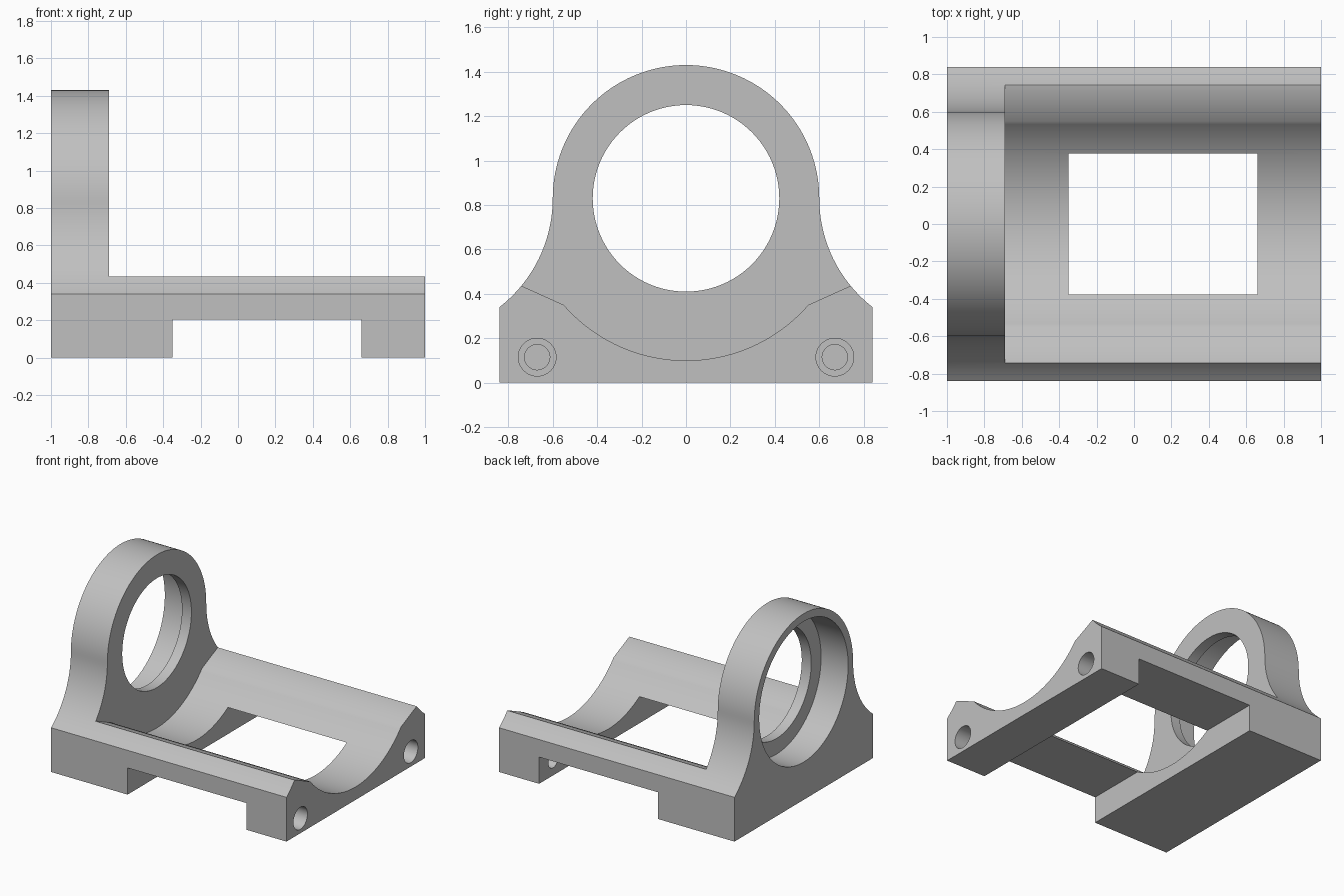
import bpy, bmesh, math

if "Cube" in bpy.data.objects:
    bpy.data.objects.remove(bpy.data.objects["Cube"], do_unlink=True)

grey = bpy.data.materials.new("plain_grey")
grey.use_nodes = True
colour = (0.53, 0.53, 0.53, 1)
grey.diffuse_color = colour
grey.node_tree.nodes["Principled BSDF"].inputs["Base Color"].default_value = colour

AXIS_Z = 0.83      # height of the ring axis
RING_R = 0.6
SIDE_Y, SIDE_Z = 0.84, 0.34
FLARE_R = 0.62     # concave flare below the ring
PLATE_X = -0.69    # inner face of the ring plate


def arc(cy, cz, r, start, end, n):
    """Points (y, z) along an arc, angles in radians."""
    steps = [start + (end - start) * i / n for i in range(n + 1)]
    return [(cy + r * math.cos(a), cz + r * math.sin(a)) for a in steps]


def extrude_x(name, points, x0, x1):
    """Extrude a (y, z) outline from x0 to x1."""
    bm = bmesh.new()
    face = bm.faces.new([bm.verts.new((x0, y, z)) for y, z in points])
    result = bmesh.ops.extrude_face_region(bm, geom=[face])
    moved = [v for v in result["geom"] if isinstance(v, bmesh.types.BMVert)]
    bmesh.ops.translate(bm, verts=moved, vec=(x1 - x0, 0, 0))
    bmesh.ops.recalc_face_normals(bm, faces=bm.faces)
    mesh = bpy.data.meshes.new(name)
    bm.to_mesh(mesh)
    bm.free()
    mesh.materials.append(grey)
    obj = bpy.data.objects.new(name, mesh)
    bpy.context.collection.objects.link(obj)
    return obj


def cylinder(name, y, z, r, x0, x1, n):
    return extrude_x(name, arc(y, z, r, 0, math.tau, n)[:-1], x0, x1)


def cut(target, cutter):
    cutter.hide_render = True
    mod = target.modifiers.new("cut", "BOOLEAN")
    mod.operation = "DIFFERENCE"
    mod.solver = "EXACT"
    mod.object = cutter
    bpy.context.view_layer.objects.active = target
    bpy.ops.object.modifier_apply(modifier=mod.name)
    bpy.data.objects.remove(cutter, do_unlink=True)


# Full side silhouette: foot, flare, ring top, mirrored flare
flare_cy = RING_R + FLARE_R
flare_end = math.pi + math.atan2(AXIS_Z - SIDE_Z, flare_cy - SIDE_Y)
flare = arc(flare_cy, AXIS_Z, FLARE_R, flare_end, math.pi, 20)
flare[0] = (SIDE_Y, SIDE_Z)
top = arc(0, AXIS_Z, RING_R, 0, math.pi, 64)[1:-1]
mirrored = [(-y, z) for y, z in reversed(flare)]
outline = [(SIDE_Y, 0)] + flare + top + mirrored + [(-SIDE_Y, 0)]
bracket = extrude_x("ring_bracket", outline, -1, 1)

# Curved cradle channel in front of the ring plate
half = math.asin(0.55 / 0.73)
cradle = arc(0, AXIS_Z, 0.73, -math.pi / 2 - half, -math.pi / 2 + half, 48)
channel = ([(-1, 1.6), (-1, 0.435), (-0.738, 0.435)] + cradle
           + [(0.738, 0.435), (1, 0.435), (1, 1.6)])
cut(bracket, extrude_x("channel_cutter", channel, PLATE_X, 1.2))

# Cross slot underneath, which opens the window in the cradle
slot = [(-1, -0.2), (1, -0.2), (1, 0.205), (-1, 0.205)]
cut(bracket, extrude_x("slot_cutter", slot, -0.35, 0.66))

# Ring bore and its wide recess on the outer side
cut(bracket, cylinder("bore_cutter", 0, AXIS_Z, 0.42, -1.1, -0.6, 96))
cut(bracket, cylinder("recess_cutter", 0, AXIS_Z, 0.54, -1.1, -0.77, 96))

# Stepped bolt holes through the end bar
for side in (-1, 1):
    cut(bracket, cylinder("bolt_cutter", side * 0.67, 0.115, 0.057, 0.6, 1.1, 40))
    cut(bracket, cylinder("bolt_head_cutter", side * 0.67, 0.115, 0.085, 0.82, 1.1, 40))

bpy.ops.object.select_all(action="DESELECT")
bracket.select_set(True)
bpy.context.view_layer.objects.active = bracket
bpy.ops.object.shade_smooth_by_angle(angle=math.radians(30))
